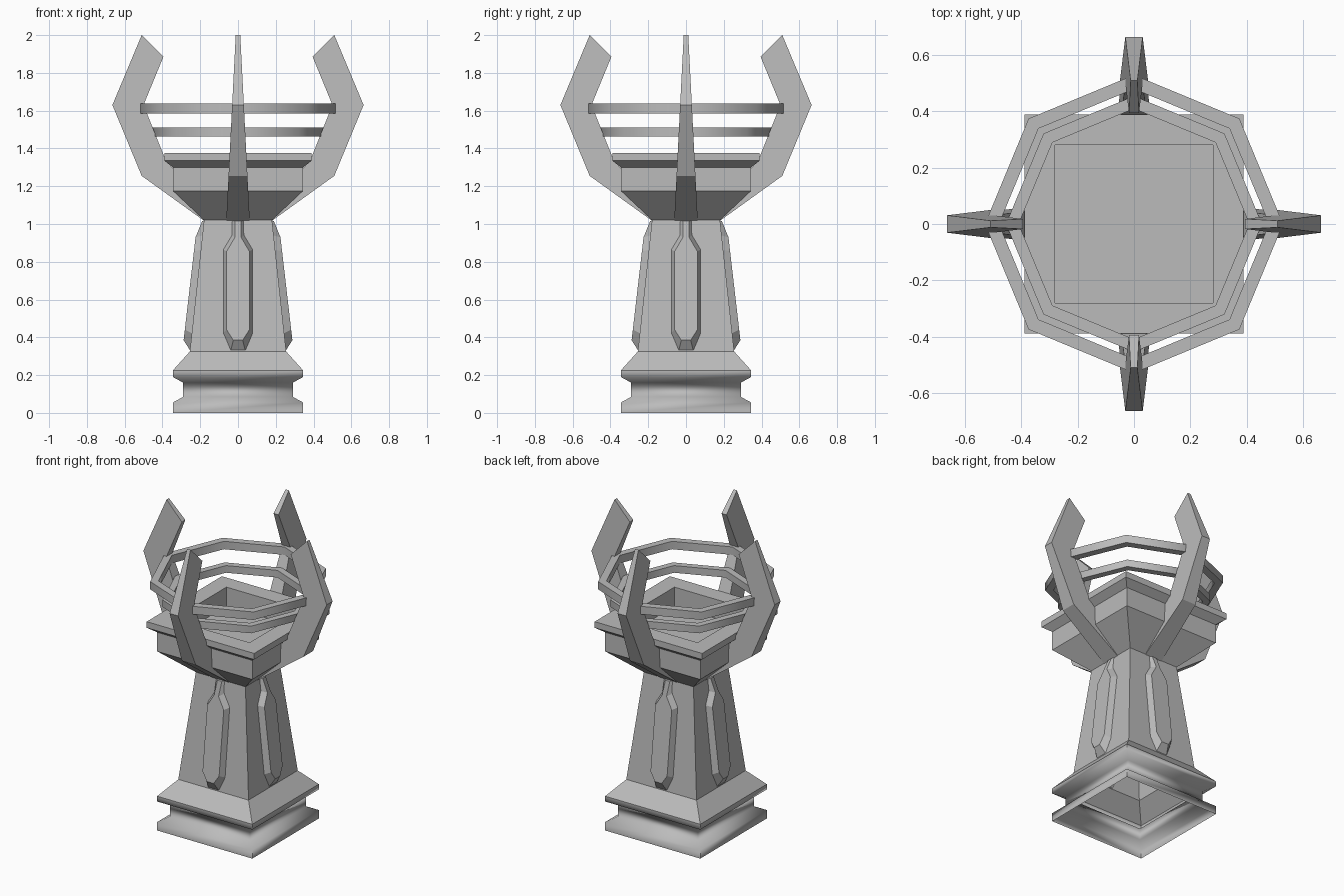
import bpy, bmesh
from math import radians, sin, cos, pi

cube = bpy.data.objects.get("Cube")
if cube:
    bpy.data.objects.remove(cube, do_unlink=True)

stone = bpy.data.materials.new("grey stone")
stone.use_nodes = True
GREY = (0.5, 0.5, 0.5, 1)
stone.diffuse_color = GREY
stone.node_tree.nodes["Principled BSDF"].inputs["Base Color"].default_value = GREY


def loft(name, loops, cap_start=False, cap_end=False, closed=False, turn=0, smooth=None):
    """Skin a list of point loops of equal length into one object."""
    bm = bmesh.new()
    rows = [[bm.verts.new(p) for p in loop] for loop in loops]
    n = len(rows[0])
    pairs = list(zip(rows, rows[1:])) + ([(rows[-1], rows[0])] if closed else [])
    for a, b in pairs:
        for i in range(n):
            j = (i + 1) % n
            bm.faces.new((a[i], a[j], b[j], b[i]))
    if cap_start:
        bm.faces.new(rows[0][::-1])
    if cap_end:
        bm.faces.new(rows[-1])
    bmesh.ops.recalc_face_normals(bm, faces=bm.faces)
    mesh = bpy.data.meshes.new(name)
    bm.to_mesh(mesh)
    bm.free()
    mesh.materials.append(stone)
    obj = bpy.data.objects.new(name, mesh)
    bpy.context.collection.objects.link(obj)
    obj.rotation_euler.z = turn
    if smooth:
        bpy.ops.object.select_all(action='DESELECT')
        obj.select_set(True)
        bpy.context.view_layer.objects.active = obj
        bpy.ops.object.shade_smooth_by_angle(angle=radians(smooth))
    return obj


def polygon(radius, z, sides, start=0.0):
    return [(radius * cos(start + 2 * pi * i / sides),
             radius * sin(start + 2 * pi * i / sides), z) for i in range(sides)]


def square(half, z):
    return polygon(half * 2 ** 0.5, z, 4, pi / 4)


# Moulded foot, open underneath
foot = [(.345, 0), (.345, .055), (.29, .085), (.29, .16), (.345, .19), (.345, .225)]
loft("base_moulding", [square(*p) for p in foot], smooth=65)

# Tapered shaft flaring into the bowl, with a recessed top
body = [(.345, .225), (.255, .325), (.18, 1.02), (.345, 1.175), (.345, 1.30),
        (.39, 1.335), (.39, 1.375), (.28, 1.375), (.28, 1.25)]
loft("shaft_and_bowl", [square(*p) for p in body], cap_end=True)

# Octagonal hoops held by the prongs
for name, outer, inner, low, high in (("upper_hoop", .53, .48, 1.585, 1.637),
                                      ("lower_hoop", .455, .41, 1.463, 1.51)):
    section = [(outer, low), (outer, high), (inner, high), (inner, low)]
    loft(name, [polygon(r, z, 8) for r, z in section], closed=True, smooth=50)

# Prong outline (distance out, height), thinner towards the tip
prong = [(.17, 1.01), (.51, 1.255), (.665, 1.63), (.51, 2.0),
         (.395, 1.885), (.50, 1.63), (.38, 1.33), (.17, 1.12)]


def prong_side(sign):
    return [(r, sign * (.062 - .051 * (z - 1.02)), z) for r, z in prong]


# Raised shaft panel: outline on the wall and bevelled face (half width, height)
wall = [(.04, .325), (.08, .42), (.08, .865), (.035, .94), (.035, 1.02)]
face = [(.025, .385), (.06, .44), (.06, .855), (.016, .93), (.016, 1.015)]


def wall_out(z):
    return .25 - .108 * (z - .325)


def face_out(z):
    return .19 if z > 1 else .288 - .116 * (z - .385)


def outline(points, out):
    right = [(out(z), w, z) for w, z in points]
    return right + [(x, -y, z) for x, y, z in reversed(right)]


for side, turn in (("left", 0), ("back", pi / 2), ("right", pi), ("front", -pi / 2)):
    loft(side + "_prong", [prong_side(-1), prong_side(1)], True, True, turn=turn)
    loft(side + "_panel", [outline(wall, wall_out), outline(face, face_out)],
         cap_end=True, turn=turn)
